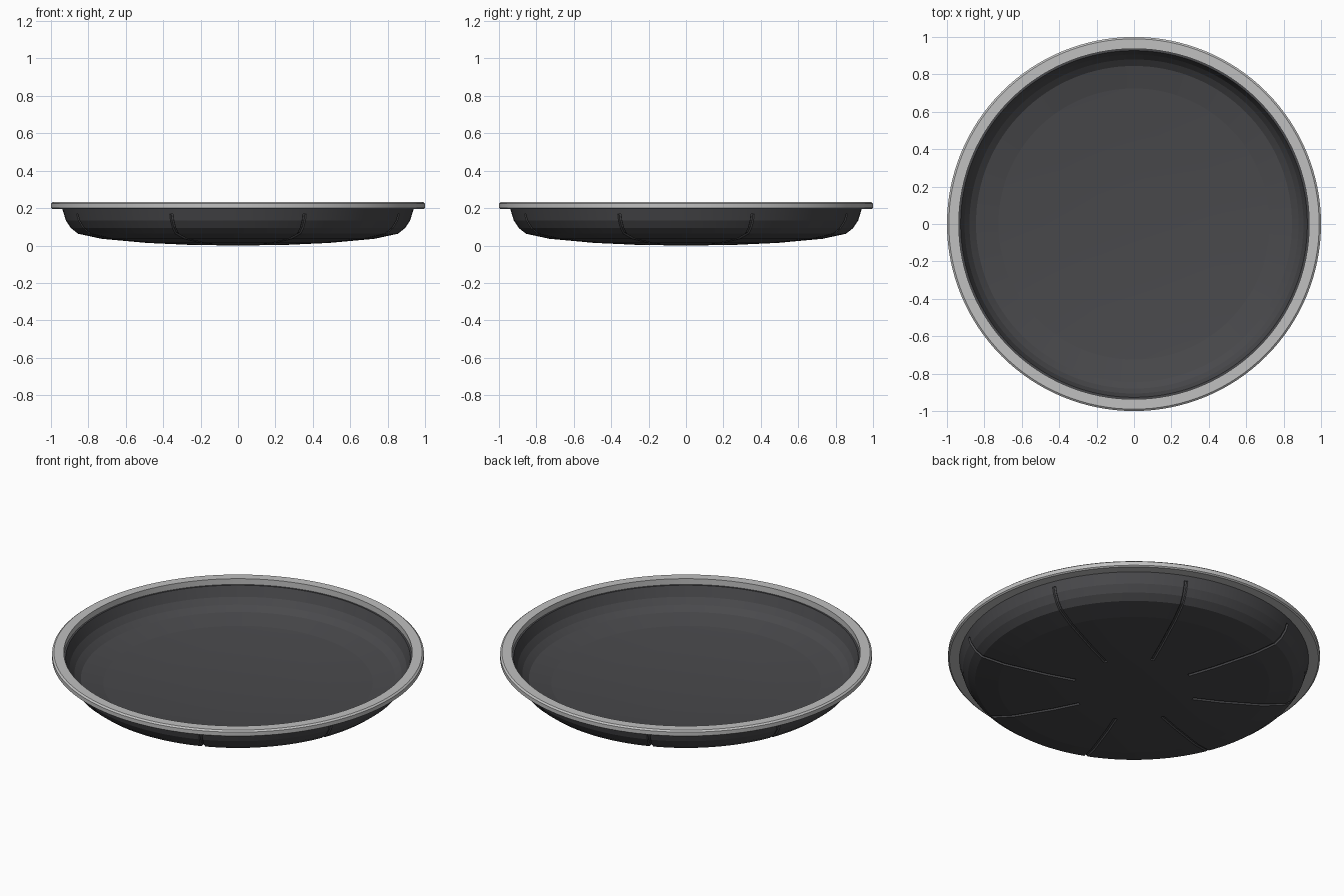
import bpy, bmesh, math

SEGMENTS = 128

if "Cube" in bpy.data.objects:
    bpy.data.objects.remove(bpy.data.objects["Cube"], do_unlink=True)


def material(name, color):
    mat = bpy.data.materials.new(name)
    mat.use_nodes = True
    mat.diffuse_color = color
    mat.node_tree.nodes["Principled BSDF"].inputs["Base Color"].default_value = color
    return mat


def lathe(name, profile, mat, closed):
    """Revolve an (r, z) profile about the vertical axis."""
    bm = bmesh.new()
    verts = [bm.verts.new((r, 0, z)) for r, z in profile]
    pairs = list(zip(verts, verts[1:]))
    if closed:
        pairs.append((verts[-1], verts[0]))
    edges = [bm.edges.new(p) for p in pairs]
    bmesh.ops.spin(bm, geom=verts + edges, cent=(0, 0, 0), axis=(0, 0, 1),
                   angle=2 * math.pi, steps=SEGMENTS)
    bmesh.ops.remove_doubles(bm, verts=bm.verts, dist=0.0005)
    bmesh.ops.recalc_face_normals(bm, faces=bm.faces)
    mesh = bpy.data.meshes.new(name)
    bm.to_mesh(mesh)
    bm.free()
    mesh.materials.append(mat)
    obj = bpy.data.objects.new(name, mesh)
    bpy.context.collection.objects.link(obj)
    return obj


def shade(obj):
    bpy.ops.object.select_all(action="DESELECT")
    obj.select_set(True)
    bpy.context.view_layer.objects.active = obj
    bpy.ops.object.shade_smooth_by_angle(angle=math.radians(4))


dark = material("charcoal", (0.066, 0.066, 0.071, 1))
light = material("light grey", (0.53, 0.53, 0.53, 1))

# Shallow bowl: thin shell with a faceted curve
outer = [(0, 0.002), (0.25, 0.005), (0.49, 0.016), (0.73, 0.038), (0.855, 0.065),
         (0.893, 0.095), (0.92, 0.135), (0.94, 0.2)]
inner = [(0, 0.017), (0.25, 0.02), (0.49, 0.031), (0.725, 0.053), (0.845, 0.079),
         (0.88, 0.106), (0.906, 0.141), (0.927, 0.2)]
bowl = lathe("bowl", outer + inner[::-1], dark, False)

# Eight round grooves running up the outside
curve = bpy.data.curves.new("groove_paths", "CURVE")
curve.dimensions = "3D"
curve.bevel_depth = 0.01
curve.bevel_resolution = 1
curve.use_fill_caps = True
path = [(0.33, 0.0087)] + outer[2:-1] + [(0.931, 0.17)]
for i in range(8):
    a = (i + 0.5) * math.pi / 4
    spline = curve.splines.new("POLY")
    spline.points.add(len(path) - 1)
    for point, (r, z) in zip(spline.points, path):
        point.co = (r * math.cos(a), r * math.sin(a), z, 1)
paths = bpy.data.objects.new("groove_paths", curve)
bpy.context.collection.objects.link(paths)
depsgraph = bpy.context.evaluated_depsgraph_get()
tubes = bpy.data.meshes.new_from_object(paths.evaluated_get(depsgraph))
bpy.data.objects.remove(paths, do_unlink=True)
tubes.materials.clear()
tubes.materials.append(dark)
cutter = bpy.data.objects.new("groove_cutter", tubes)
bpy.context.collection.objects.link(cutter)

cut = bowl.modifiers.new("grooves", "BOOLEAN")
cut.operation = "DIFFERENCE"
cut.solver = "EXACT"
cut.object = cutter
bpy.context.view_layer.objects.active = bowl
bpy.ops.object.modifier_apply(modifier=cut.name)
bpy.data.objects.remove(cutter, do_unlink=True)
shade(bowl)

# Flat rim ring with small chamfers on its outer edge
rim = lathe("rim", [(0.937, 0.197), (0.992, 0.197), (1, 0.203), (1, 0.226),
                    (0.99, 0.234), (0.937, 0.234)], light, True)
shade(rim)

# Rest the bowl on the ground
lowest = min(v.co.z for v in bowl.data.vertices)
for obj in (bowl, rim):
    for v in obj.data.vertices:
        v.co.z -= lowest
